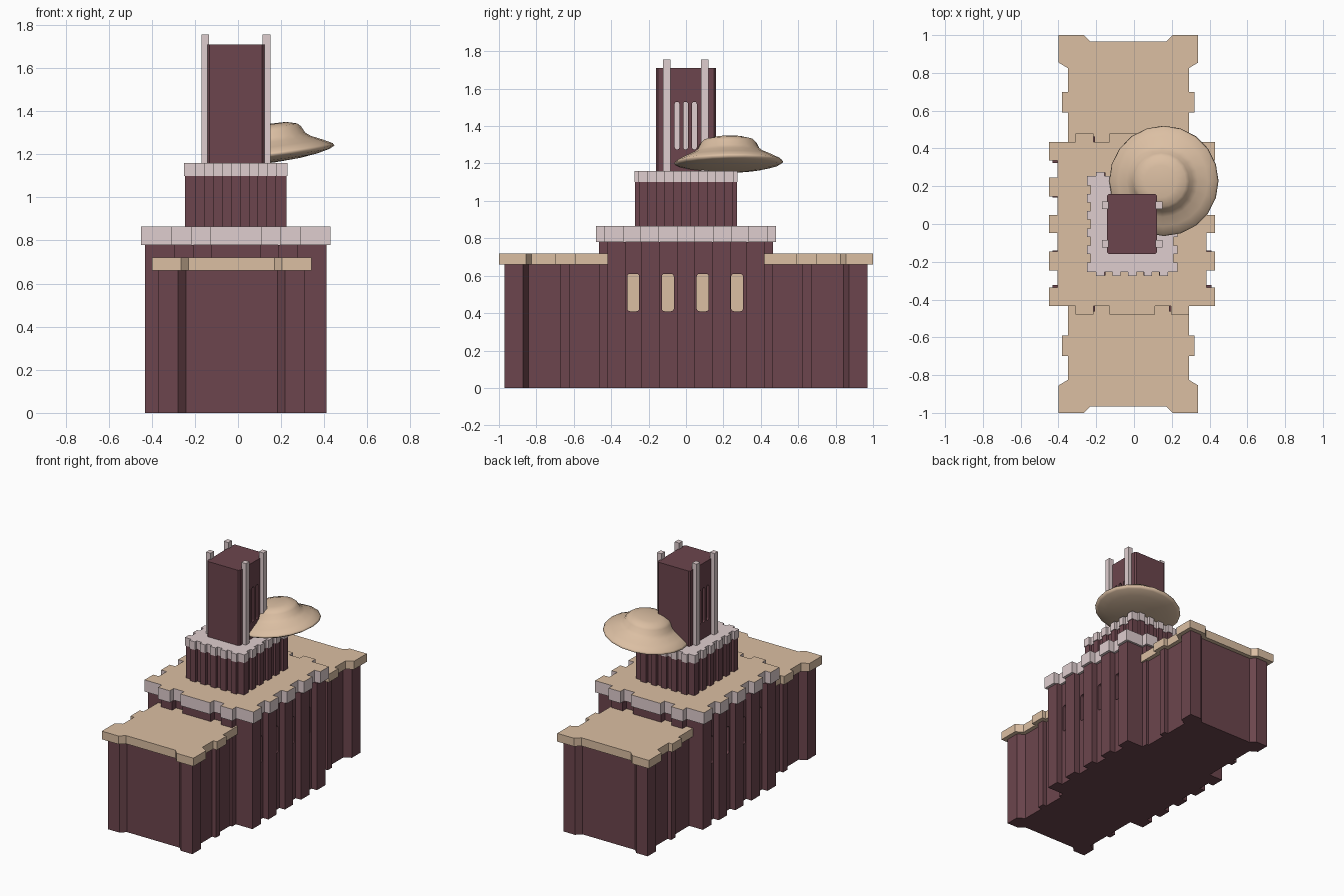
import bpy, bmesh, math
from mathutils import Vector, Matrix

if "Cube" in bpy.data.objects:
    bpy.data.objects.remove(bpy.data.objects["Cube"])


def material(name, rgb):
    m = bpy.data.materials.new(name)
    m.diffuse_color = (*rgb, 1)
    m.use_nodes = True
    m.node_tree.nodes["Principled BSDF"].inputs["Base Color"].default_value = m.diffuse_color
    return m


MAROON = material("maroon brick", (0.150, 0.060, 0.074))
TAN = material("tan stone", (0.710, 0.520, 0.365))
PINK = material("pale pink stone", (0.740, 0.615, 0.622))


def finish(bm, name, mats):
    bmesh.ops.recalc_face_normals(bm, faces=bm.faces)
    mesh = bpy.data.meshes.new(name)
    bm.to_mesh(mesh)
    bm.free()
    for m in mats:
        mesh.materials.append(m)
    ob = bpy.data.objects.new(name, mesh)
    bpy.context.collection.objects.link(ob)
    return ob


def mirror4(q):
    """Closed outline from one quarter (y axis round to x axis)."""
    r = q[::-1]
    return ([(x, y) for x, y in q] + [(x, -y) for x, y in r]
            + [(-x, -y) for x, y in q] + [(-x, y) for x, y in r])


def inset(pts, d):
    """Move a clockwise outline inwards by d with mitred corners."""
    out = []
    for i, p in enumerate(pts):
        p = Vector(p)
        a = (p - Vector(pts[i - 1])).normalized()
        b = (Vector(pts[(i + 1) % len(pts)]) - p).normalized()
        na, nb = Vector((a.y, -a.x)), Vector((b.y, -b.x))
        out.append(tuple(p + (na + nb) * d / (1 + na.dot(nb))))
    return out


def extrude(bm, points, offset):
    f = bm.faces.new([bm.verts.new(p) for p in points])
    r = bmesh.ops.extrude_face_region(bm, geom=[f])
    for v in r["geom"]:
        if isinstance(v, bmesh.types.BMVert):
            v.co += Vector(offset)
    bmesh.ops.recalc_face_normals(bm, faces=bm.faces)


def prism(name, pts, z0, z1, cx, mats):
    """Extrude an outline; a second material goes on the upward faces."""
    bm = bmesh.new()
    extrude(bm, [(cx + x, y, z0) for x, y in pts], (0, 0, z1 - z0))
    if len(mats) > 1:
        for f in bm.faces:
            f.material_index = int(f.normal.z > 0.5)
    return finish(bm, name, mats)


def window(name, wall, x, y, z0, z1, w, r, depth, mat, side):
    """Cut a round-cornered opening in a wall and set a thin pane at its back."""
    pts = []
    for k, (sy, zc) in enumerate(((1, z1 - r), (-1, z1 - r), (-1, z0 + r), (1, z0 + r))):
        for j in range(4):
            a = math.radians(90 * k + 30 * j)
            pts.append((y + sy * (w / 2 - r) + r * math.cos(a), zc + r * math.sin(a)))
    back = x - side * depth
    bm = bmesh.new()
    extrude(bm, [(back, p, z) for p, z in pts], (side * (depth + 0.01), 0, 0))
    cutter = finish(bm, name + "_cutter", [MAROON])
    cutter.hide_render = True
    mod = wall.modifiers.new("opening", "BOOLEAN")
    mod.operation, mod.object, mod.solver = "DIFFERENCE", cutter, "EXACT"
    bm = bmesh.new()
    extrude(bm, [(back - side * 0.001, p, z) for p, z in pts], (side * 0.004, 0, 0))
    finish(bm, name, [mat])
    return cutter


def apply_cuts(ob, cutters):
    bpy.context.view_layer.update()
    dg = bpy.context.evaluated_depsgraph_get()
    mesh = bpy.data.meshes.new_from_object(ob.evaluated_get(dg))
    ob.modifiers.clear()
    ob.data = mesh
    for c in cutters:
        bpy.data.objects.remove(c)


CX = -0.01

# long wings running front to back
wing = mirror4([(0.20, 0.965), (0.235, 1.0), (0.37, 1.0), (0.37, 0.855), (0.32, 0.825),
                (0.32, 0.70), (0.35, 0.70), (0.35, 0.59), (0.32, 0.59)])
prism("wing_walls", inset(wing, 0.03), 0, 0.66, -0.03, [MAROON])
prism("wing_roof", wing, 0.66, 0.72, -0.03, [TAN])

# notched central block and its cornice
core = mirror4([(0.12, 0.48), (0.12, 0.435), (0.205, 0.435), (0.205, 0.48), (0.30, 0.48),
                (0.30, 0.435), (0.44, 0.435), (0.44, 0.335), (0.395, 0.335), (0.395, 0.245),
                (0.44, 0.245), (0.44, 0.145), (0.395, 0.145), (0.395, 0.048), (0.44, 0.048)])
block = prism("central_walls", [(x * 0.957, y * 0.967) for x, y in core], 0, 0.78, CX, [MAROON])
prism("central_cornice", core, 0.78, 0.865, CX, [PINK, TAN])

# notched middle tier
tier = mirror4([(0.022, 0.275), (0.022, 0.255), (0.062, 0.255), (0.062, 0.275), (0.105, 0.275),
                (0.105, 0.255), (0.145, 0.255), (0.145, 0.275), (0.19, 0.275), (0.19, 0.255),
                (0.24, 0.255), (0.24, 0.205), (0.22, 0.205), (0.22, 0.16), (0.24, 0.16),
                (0.24, 0.115), (0.22, 0.115), (0.22, 0.07), (0.24, 0.07), (0.24, 0.025),
                (0.22, 0.025)])
prism("tier_walls", [(x * 0.98, y * 0.99) for x, y in tier], 0.86, 1.10, CX, [MAROON])
prism("tier_cornice", tier, 1.10, 1.16, CX, [PINK])

# tower shaft with clipped corners
tower = prism("tower", mirror4([(0.122, 0.16), (0.132, 0.15)]), 1.155, 1.71, CX, [MAROON])

tower_cuts, block_cuts = [], []
for s, label in ((1, "right"), (-1, "left")):
    # tower pilasters
    for y, end in ((-0.104, "front"), (0.1, "back")):
        prism(f"pilaster_{label}_{end}",
              [(-0.018, y - 0.02), (-0.018, y + 0.02), (0.018, y + 0.02), (0.018, y - 0.02)],
              1.155, 1.755, CX + s * 0.142, [PINK])
    # tall tower windows
    for i, y in enumerate((-0.048, -0.002, 0.045)):
        tower_cuts.append(window(f"tower_window_{label}_{i}", tower, CX + s * 0.132, y,
                                 1.275, 1.53, 0.025, 0.011, 0.025, PINK, s))
    # windows in the recesses of the central block
    for i, y in enumerate((-0.282, -0.097, 0.089, 0.273)):
        block_cuts.append(window(f"wall_window_{label}_{i}", block, CX + s * 0.395 * 0.957, y,
                                 0.41, 0.61, 0.064, 0.015, 0.035, TAN, s))
apply_cuts(tower, tower_cuts)
apply_cuts(block, block_cuts)

# the wing core would fill the block's openings only beyond its own width, so it stays solid

# tilted saucer lodged in the tower side
profile = [(0, -0.042), (0.13, -0.036), (0.21, -0.026), (0.27, -0.012), (0.292, 0.0), (0.285, 0.012),
           (0.24, 0.035), (0.19, 0.058), (0.165, 0.077), (0.15, 0.108), (0.134, 0.124), (0.085, 0.137),
           (0, 0.138)]
bm = bmesh.new()
vs = [bm.verts.new((r, 0, z)) for r, z in profile]
es = [bm.edges.new(e) for e in zip(vs, vs[1:])]
bmesh.ops.spin(bm, geom=vs + es, cent=(0, 0, 0), axis=(0, 0, 1), angle=2 * math.pi, steps=20)
bmesh.ops.remove_doubles(bm, verts=bm.verts, dist=0.0005)
tilt = Matrix.Rotation(math.radians(-7.5), 4, "Y") @ Matrix.Rotation(math.radians(1), 4, "X")
bmesh.ops.transform(bm, matrix=Matrix.Translation((0.158, 0.228, 1.203)) @ tilt, verts=bm.verts)
saucer = finish(bm, "saucer", [TAN])
for p in saucer.data.polygons:
    p.use_smooth = True
